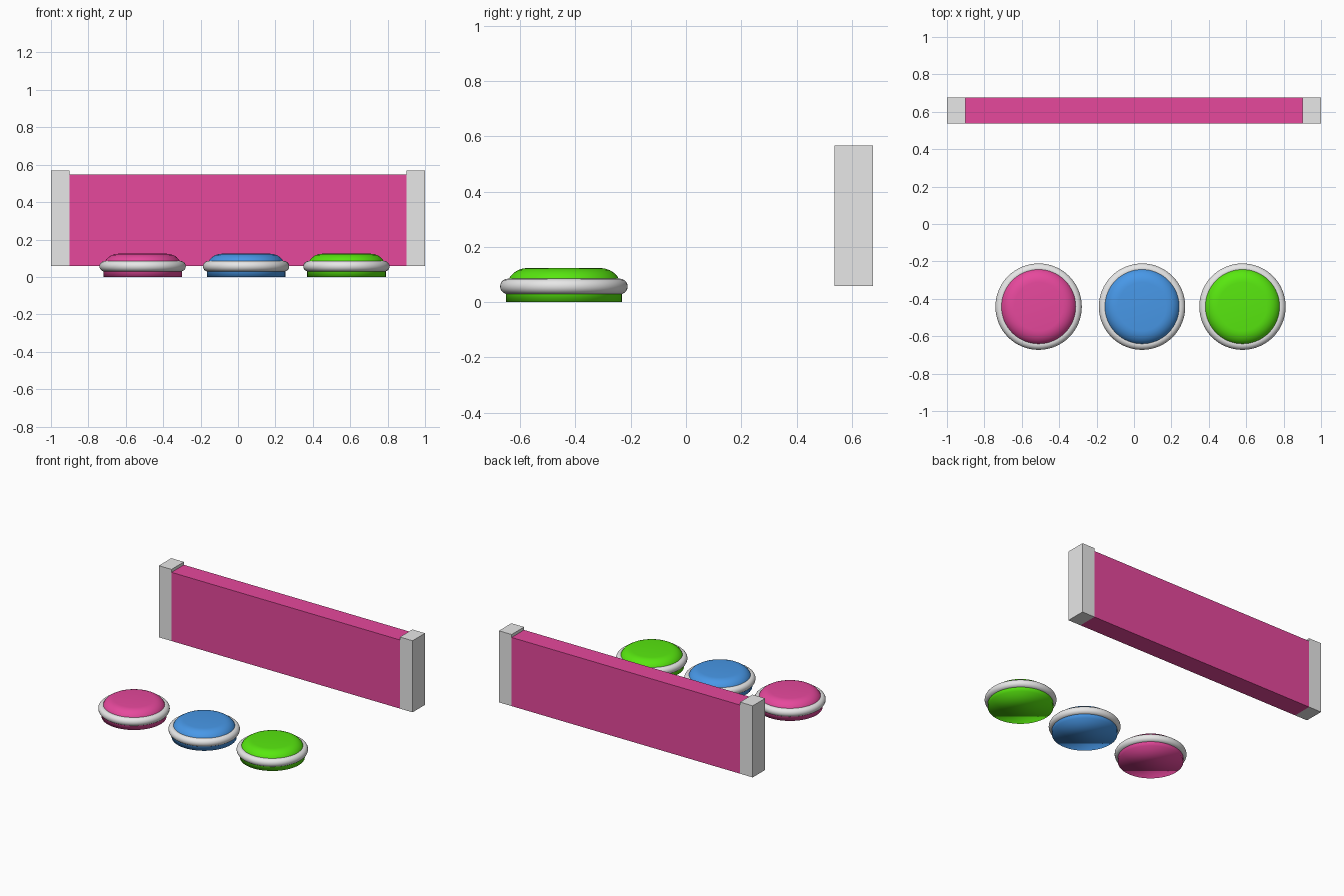
import bpy
import bmesh
from math import cos, sin, tau

cube = bpy.data.objects.get("Cube")
if cube:
    bpy.data.objects.remove(cube, do_unlink=True)


def material(name, rgb):
    mat = bpy.data.materials.new(name)
    mat.use_nodes = True
    colour = (*rgb, 1)
    mat.diffuse_color = colour
    mat.node_tree.nodes["Principled BSDF"].inputs["Base Color"].default_value = colour
    return mat


PINK = material("pink", (0.79, 0.065, 0.333))
BLUE = material("blue", (0.069, 0.337, 0.863))
GREEN = material("green", (0.098, 0.807, 0.005))
GREY = material("light grey", (0.8, 0.8, 0.8))


def finish(bm, name, mat, location, smooth=False):
    bmesh.ops.recalc_face_normals(bm, faces=bm.faces)
    for face in bm.faces:
        face.smooth = smooth
    mesh = bpy.data.meshes.new(name)
    bm.to_mesh(mesh)
    bm.free()
    mesh.materials.append(mat)
    obj = bpy.data.objects.new(name, mesh)
    obj.location = location
    bpy.context.collection.objects.link(obj)
    return obj


def box(name, mat, low, high):
    bm = bmesh.new()
    bmesh.ops.create_cube(bm, size=1)
    bmesh.ops.scale(bm, vec=[b - a for a, b in zip(low, high)], verts=bm.verts)
    return finish(bm, name, mat, [(a + b) / 2 for a, b in zip(low, high)])


def lathe(name, mat, profile, location, closed=False, steps=64):
    """Turn (radius, height) points about z; an open profile gets end caps."""
    bm = bmesh.new()
    rings = [[bm.verts.new((r * cos(tau * i / steps), r * sin(tau * i / steps), z))
              for i in range(steps)] for r, z in profile]
    pairs = list(zip(rings, rings[1:]))
    if closed:
        pairs.append((rings[-1], rings[0]))
    else:
        bm.faces.new(rings[0])
        bm.faces.new(rings[-1])
    for a, b in pairs:
        for i in range(steps):
            j = (i + 1) % steps
            bm.faces.new((a[i], a[j], b[j], b[i]))
    return finish(bm, name, mat, location, smooth=True)


# Long panel between two end posts
FRONT, BACK, BOTTOM = 0.537, 0.677, 0.058
box("panel", PINK, (-0.9, FRONT, BOTTOM), (0.9, BACK, 0.547))
box("right_post", GREY, (-1, FRONT, BOTTOM), (-0.9, BACK, 0.568))
box("left_post", GREY, (0.9, FRONT, BOTTOM), (1, BACK, 0.568))

# Three round buttons, each with a rounded collar
BUTTON = [(0.21, 0), (0.21, 0.05), (0.202, 0.078), (0.194, 0.093),
          (0.182, 0.106), (0.166, 0.116), (0.148, 0.122), (0.13, 0.124)]
COLLAR = [(0.203 + 0.028 * cos(tau * k / 20), 0.057 + 0.028 * sin(tau * k / 20))
          for k in range(20)]
for name, mat, x in (("pink", PINK, -0.51), ("blue", BLUE, 0.043), ("green", GREEN, 0.58)):
    spot = (x, -0.442, 0)
    lathe(name + "_button", mat, BUTTON, spot)
    lathe(name + "_button_collar", GREY, COLLAR, spot, closed=True)
